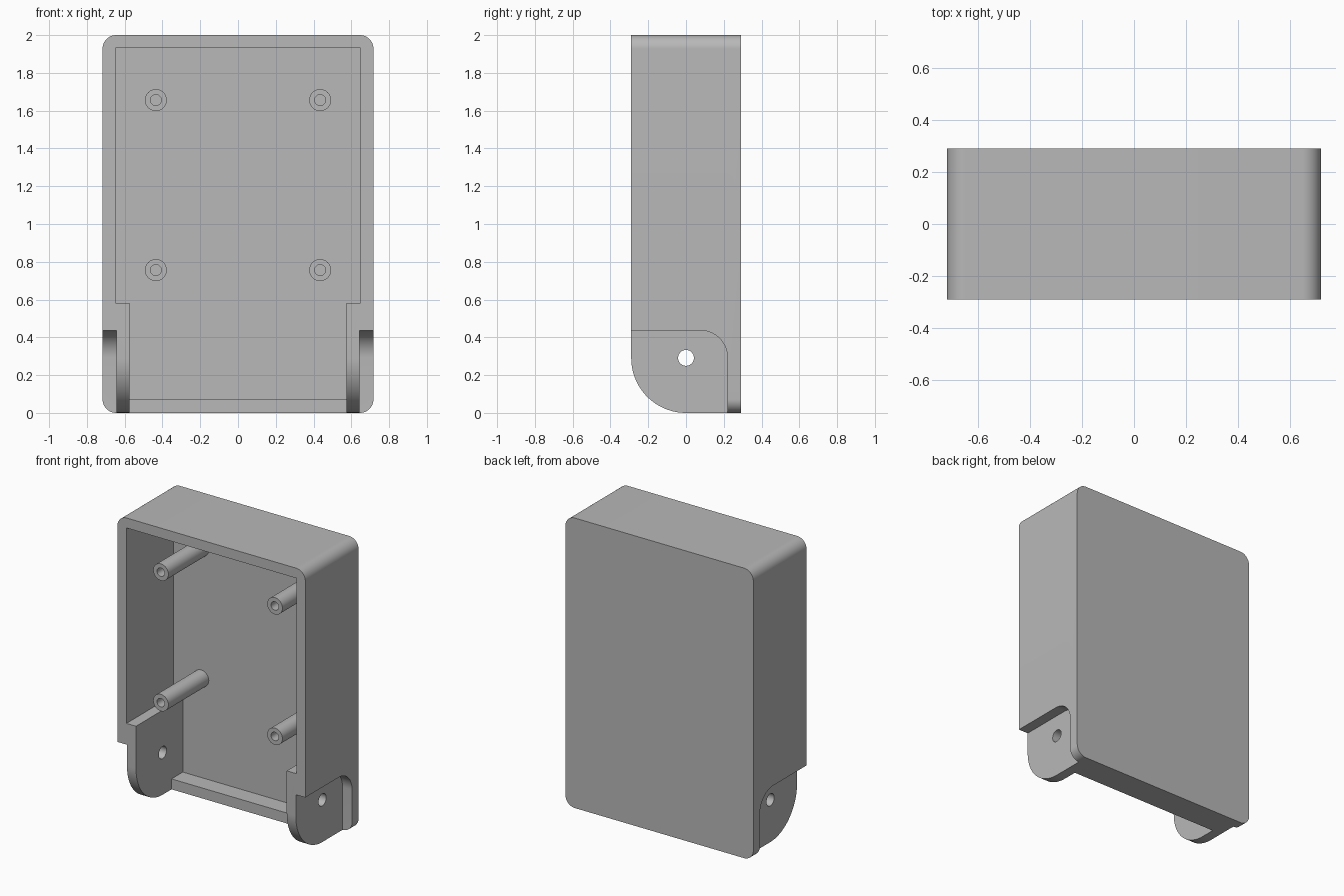
import bpy, bmesh
from math import pi, cos, sin, radians
from mathutils import Vector, Matrix

old = bpy.data.objects.get("Cube")
if old:
    bpy.data.objects.remove(old, do_unlink=True)

grey = bpy.data.materials.new("plain grey")
grey.use_nodes = True
grey.diffuse_color = (0.48, 0.48, 0.48, 1)
grey.node_tree.nodes["Principled BSDF"].inputs["Base Color"].default_value = grey.diffuse_color

# Main dimensions
W, H, D = 0.717, 2.0, 0.29      # half width, height, half depth
FLOOR = 0.22                    # inner face of the back panel
EAR_IN, EAR_OUT = 0.575, 0.644  # hinge ear thickness range
PIVOT = 0.291                   # hinge hole height


def arc(cx, cy, r, start, end, n=16):
    steps = [radians(start + (end - start) * i / n) for i in range(n + 1)]
    return [(cx + r * cos(a), cy + r * sin(a)) for a in steps]


def make_object(name, bm):
    bmesh.ops.recalc_face_normals(bm, faces=bm.faces)
    mesh = bpy.data.meshes.new(name)
    bm.to_mesh(mesh)
    bm.free()
    mesh.materials.append(grey)
    obj = bpy.data.objects.new(name, mesh)
    bpy.context.collection.objects.link(obj)
    return obj


def prism(name, points, axis, lo, hi):
    """Extrude an (x, z) outline along y, or a (y, z) outline along x."""
    bm = bmesh.new()
    place = (lambda p: (p[0], lo, p[1])) if axis == "y" else (lambda p: (lo, p[0], p[1]))
    face = bm.faces.new([bm.verts.new(place(p)) for p in points])
    ext = bmesh.ops.extrude_face_region(bm, geom=[face])
    shift = Vector((0, hi - lo, 0)) if axis == "y" else Vector((hi - lo, 0, 0))
    bmesh.ops.translate(bm, vec=shift, verts=[v for v in ext["geom"] if isinstance(v, bmesh.types.BMVert)])
    return make_object(name, bm)


def cut(target, cutter):
    cutter.hide_render = True
    mod = target.modifiers.new("cut", "BOOLEAN")
    mod.operation, mod.solver, mod.object = "DIFFERENCE", "EXACT", cutter
    bpy.context.view_layer.objects.active = target
    bpy.ops.object.modifier_apply(modifier=mod.name)
    bpy.data.objects.remove(cutter, do_unlink=True)


def smooth(obj):
    bpy.ops.object.select_all(action="DESELECT")
    obj.select_set(True)
    bpy.context.view_layer.objects.active = obj
    bpy.ops.object.shade_smooth_by_angle(angle=radians(30))


# Rounded block for the housing
R = 0.072
outline = (arc(W - R, H - R, R, 0, 90) + arc(R - W, H - R, R, 90, 180)
           + arc(R - W, R, R, 180, 270) + arc(W - R, R, R, 270, 360))
housing = prism("housing", outline, "y", -D, D)

# Open cavity, narrower between the hinge ears
half = [(EAR_IN, R), (EAR_IN, 0.583), (0.648, 0.583), (0.648, H - 0.069)]
cavity = half + [(-x, z) for x, z in reversed(half)]
cut(housing, prism("cavity_cutter", cavity, "y", -1, FLOOR))

# Bottom wall shortened to a low lip at the back
gap = [(-EAR_IN, -0.5), (EAR_IN, -0.5), (EAR_IN, 0.3), (-EAR_IN, 0.3)]
cut(housing, prism("lip_cutter", gap, "y", -1, 0.097))

# Outer side recesses around the ears
recess = [(-1, -1), (FLOOR, -1)] + arc(FLOOR - 0.145, 0.292, 0.145, 0, 90) + [(-1, 0.437)]
for lo, hi in ((EAR_OUT, 1), (-1, -EAR_OUT)):
    cut(housing, prism("recess_cutter", recess, "x", lo, hi))

# Rounded lower front of the ears
nose = arc(0, D, D, 180, 270, 32) + [(0, -1), (-1, -1), (-1, D)]
cut(housing, prism("nose_cutter", nose, "x", -1, 1))

# Hinge holes
cut(housing, prism("hinge_hole_cutter", arc(0, PIVOT, 0.042, 0, 360, 32)[:-1], "x", -1, 1))
smooth(housing)

# Four hollow screw posts
section = [(0.058, FLOOR + 0.01), (0.058, -0.22), (0.029, -0.22),
           (0.029, FLOOR - 0.001), (0, FLOOR - 0.001)]
for side, x in (("left", 0.435), ("right", -0.435)):
    for level, z in (("lower", 0.756), ("upper", 1.656)):
        bm = bmesh.new()
        verts = [bm.verts.new((r, y, 0)) for r, y in section]
        edges = [bm.edges.new(pair) for pair in zip(verts, verts[1:])]
        bmesh.ops.spin(bm, geom=verts + edges, cent=(0, 0, 0), axis=(0, 1, 0),
                       angle=2 * pi, steps=32, use_merge=True)
        bmesh.ops.remove_doubles(bm, verts=bm.verts, dist=0.0001)
        # Normals face outward from the tube wall
        bmesh.ops.transform(bm, matrix=Matrix.Translation((x, 0, z)), verts=bm.verts)
        smooth(make_object(f"{level}_{side}_screw_post", bm))
